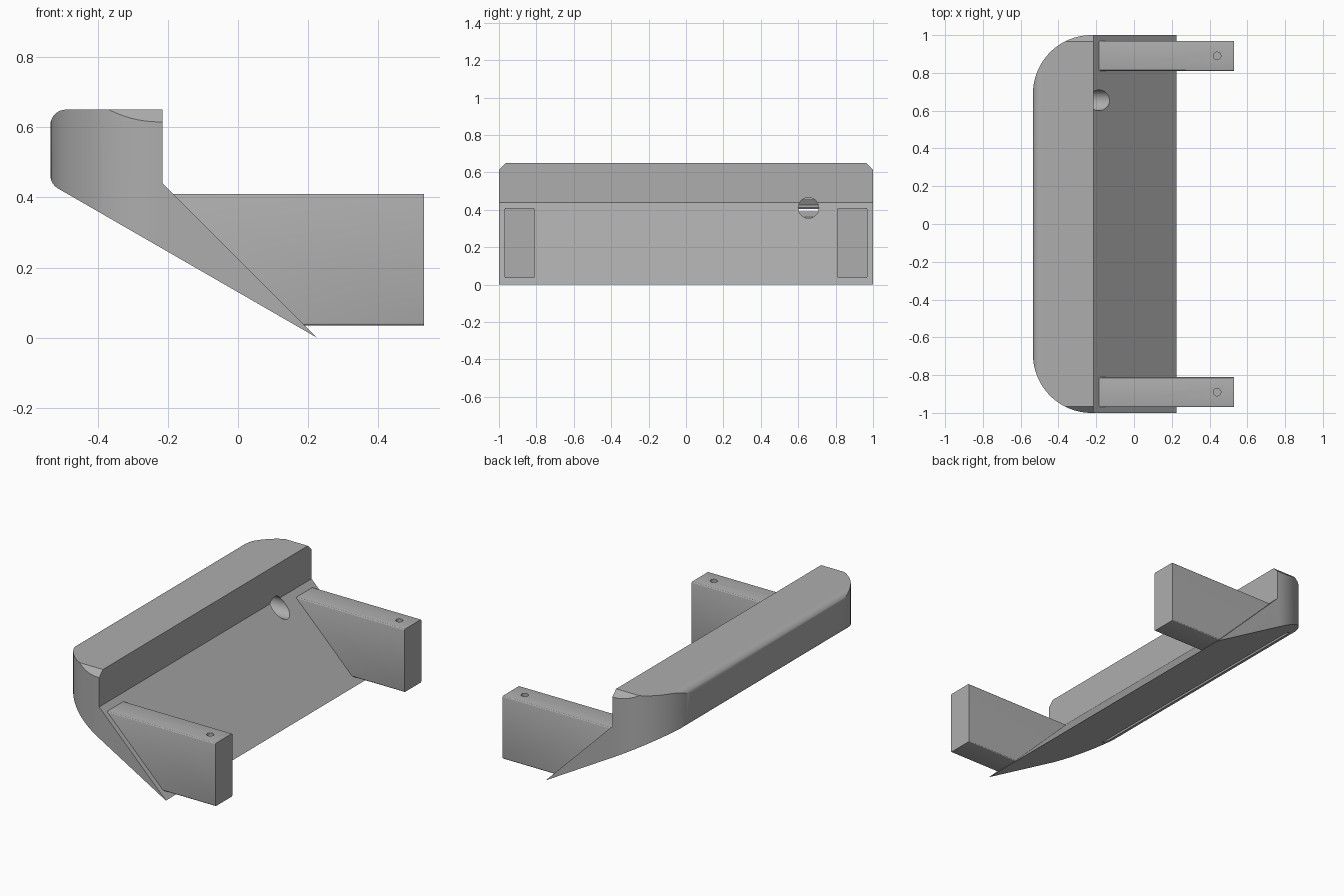
import bpy, bmesh
from math import sin, cos, pi, radians
from mathutils import Vector

if "Cube" in bpy.data.objects:
    bpy.data.objects.remove(bpy.data.objects["Cube"])

grey = bpy.data.materials.new("plain grey")
grey.use_nodes = True
grey.diffuse_color = (0.42, 0.42, 0.42, 1)
grey.node_tree.nodes["Principled BSDF"].inputs["Base Color"].default_value = (0.42, 0.42, 0.42, 1)


def prism(name, points, start, direction):
    """Extrude a closed outline of 3D points along a direction."""
    bm = bmesh.new()
    face = bm.faces.new([bm.verts.new(Vector(p) + Vector(start)) for p in points])
    new = bmesh.ops.extrude_face_region(bm, geom=[face])["geom"]
    bmesh.ops.translate(bm, vec=direction, verts=[v for v in new if isinstance(v, bmesh.types.BMVert)])
    bmesh.ops.recalc_face_normals(bm, faces=bm.faces)
    mesh = bpy.data.meshes.new(name)
    bm.to_mesh(mesh)
    bm.free()
    obj = bpy.data.objects.new(name, mesh)
    bpy.context.collection.objects.link(obj)
    mesh.materials.append(grey)
    return obj


def apply(obj, kind, **settings):
    mod = obj.modifiers.new(kind, kind)
    for key, value in settings.items():
        setattr(mod, key, value)
    bpy.context.view_layer.objects.active = obj
    bpy.ops.object.modifier_apply(modifier=mod.name)


def combine(obj, tool, operation="DIFFERENCE"):
    apply(obj, "BOOLEAN", object=tool, operation=operation, solver="EXACT")
    bpy.data.objects.remove(tool)


def smooth(obj):
    bpy.ops.object.select_all(action="DESELECT")
    obj.select_set(True)
    bpy.context.view_layer.objects.active = obj
    bpy.ops.object.shade_smooth_by_angle(angle=radians(25))


def arc(cx, cy, radius, start, end, steps=12):
    angles = [radians(start + (end - start) * i / steps) for i in range(steps + 1)]
    return [(cx + radius * cos(a), cy + radius * sin(a)) for a in angles]


def side(points):
    return [(x, 0, z) for x, z in points]


TIP, BACK, STEP, TOP = 0.225, -0.535, -0.215, 0.65
RISE = radians(30)

# Wedge-shaped shelf body with a rounded rear edge
profile = [(TIP, 0), (STEP, 0.44), (STEP, TOP)]
profile += arc(BACK + 0.045, TOP - 0.045, 0.045, 90, 180, 8)
profile += arc(BACK + 0.045, 0.464, 0.045, 180, 240, 8)
body = prism("shelf_body", side(profile), (0, -1, 0), (0, 2, 0))

# Plan outline rounds the two rear corners
plan = [(0.4, -1), (0.4, 1)]
plan += arc(-0.225, 0.69, 0.31, 90, 180, 24) + arc(-0.225, -0.69, 0.31, 180, 270, 24)
combine(body, prism("plan_tool", [(x, y, 0) for x, y in plan], (0, 0, -0.1), (0, 0, 1)), "INTERSECT")

# Chamfered upper ends
for s in (-1, 1):
    corner = [(0, s * 0.965, TOP), (0, s * 1.065, TOP - 0.1), (0, s * 1.065, TOP + 0.1), (0, s * 0.965, TOP + 0.1)]
    combine(body, prism("chamfer_tool", corner, (-0.7, 0, 0), (1, 0, 0)))


# Stepped channel let into the sloping underside
def under(along, depth):
    return (TIP - along + depth * sin(RISE), along * math_tan + depth * cos(RISE))


math_tan = sin(RISE) / cos(RISE)
slot = [under(*p) for p in ((0.66, -0.02), (0.7, -0.02), (0.7, 0.01), (0.72, 0.01),
                            (0.72, 0.09), (0.6, 0.09), (0.6, 0.01), (0.66, 0.01))]
combine(body, prism("channel_tool", side(slot), (0, -0.8, 0), (0, 1.6, 0)))

# Cable hole from the sloping face into the channel
ring = [(0, y, z) for y, z in arc(0.655, 0.41, 0.055, 0, 360, 32)[:-1]]
combine(body, prism("cable_hole_tool", ring, (-0.38, 0, 0), (0.5, 0, 0)))
smooth(body)

# Two mounting arms with softened edges and a blind screw hole
outline = [(-0.19, 0.41), (0.53, 0.41), (0.53, 0.035), (0.185, 0.035)]
for name, s in (("right_arm", -1), ("left_arm", 1)):
    arm = prism(name, side(outline), (0, s * 0.89 - 0.08, 0), (0, 0.16, 0))
    bm = bmesh.new()
    bm.from_mesh(arm.data)
    long_edges = [e for e in bm.edges
                  if abs((e.verts[0].co - e.verts[1].co).normalized().x) > 0.99]
    bmesh.ops.bevel(bm, geom=long_edges, offset=0.008, segments=3, affect="EDGES", profile=0.5)
    bm.to_mesh(arm.data)
    bm.free()
    hole = [(x, y, 0) for x, y in arc(0.44, s * 0.89, 0.02, 0, 360, 24)[:-1]]
    combine(arm, prism("screw_hole_tool", hole, (0, 0, 0.28), (0, 0, 0.2)))
    smooth(arm)
